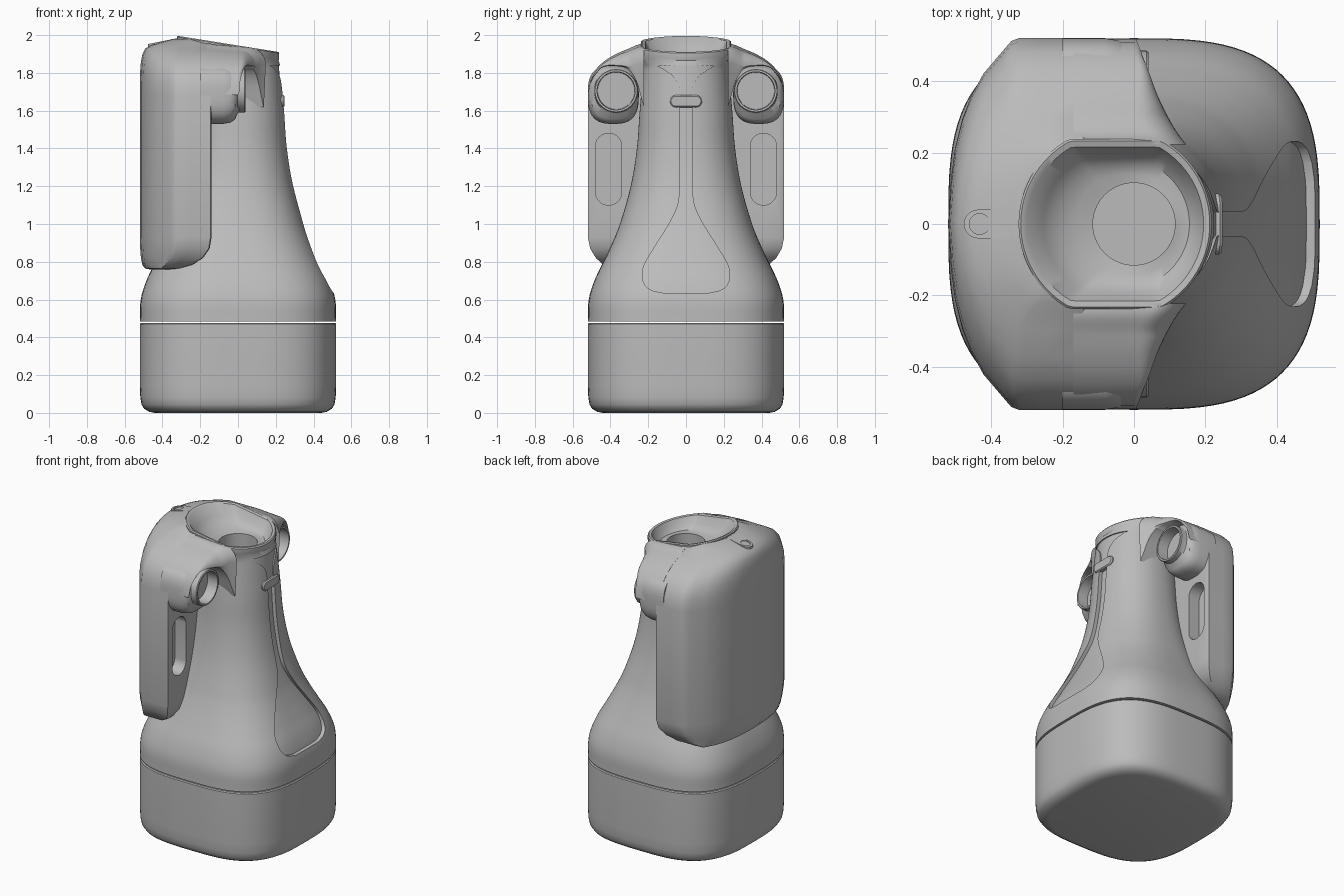
import bpy, bmesh, math
from math import cos, sin, pi

cube = bpy.data.objects.get("Cube")
if cube:
    bpy.data.objects.remove(cube, do_unlink=True)

grey = bpy.data.materials.new("plain_grey")
grey.use_nodes = True
colour = (0.5, 0.5, 0.5, 1)
grey.diffuse_color = colour
grey.node_tree.nodes["Principled BSDF"].inputs["Base Color"].default_value = colour

N = 96
ANGLES = [2 * pi * i / N for i in range(N)]


def finish(ob, angle=35):
    bpy.ops.object.select_all(action="DESELECT")
    ob.select_set(True)
    bpy.context.view_layer.objects.active = ob
    bpy.ops.object.shade_smooth_by_angle(angle=math.radians(angle))


def loft(name, sections):
    """Skin closed rings of equal length and cap both ends."""
    bm = bmesh.new()
    rings = [[bm.verts.new(p) for p in s] for s in sections]
    n = len(rings[0])
    for a, b in zip(rings, rings[1:]):
        for i in range(n):
            j = (i + 1) % n
            bm.faces.new((a[i], a[j], b[j], b[i]))
    bm.faces.new(rings[0][::-1])
    bm.faces.new(rings[-1])
    bmesh.ops.recalc_face_normals(bm, faces=bm.faces)
    mesh = bpy.data.meshes.new(name)
    bm.to_mesh(mesh)
    bm.free()
    ob = bpy.data.objects.new(name, mesh)
    bpy.context.collection.objects.link(ob)
    mesh.materials.append(grey)
    finish(ob)
    return ob


def cut(ob, cutter):
    cutter.hide_render = True
    mod = ob.modifiers.new("cut", "BOOLEAN")
    mod.operation = "DIFFERENCE"
    mod.solver = "EXACT"
    mod.object = cutter
    finish(ob)
    bpy.ops.object.modifier_apply(modifier=mod.name)
    bpy.data.objects.remove(cutter, do_unlink=True)
    finish(ob)


def curve(points):
    """Smooth function through (t, value) points."""
    def slope(i):
        a, b = points[max(i - 1, 0)], points[min(i + 1, len(points) - 1)]
        return (b[1] - a[1]) / (b[0] - a[0])

    def f(t):
        t = min(max(t, points[0][0]), points[-1][0])
        i = max(k for k in range(len(points) - 1) if points[k][0] <= t)
        (t0, v0), (t1, v1) = points[i], points[i + 1]
        h = t1 - t0
        s = (t - t0) / h
        return (v0 * (1 + 2 * s) * (1 - s) ** 2 + v1 * s * s * (3 - 2 * s)
                + h * slope(i) * s * (1 - s) ** 2 - h * slope(i + 1) * s * s * (1 - s))
    return f


def power(v, n):
    return math.copysign(abs(v) ** (2 / n), v)


def steps(a, b, n):
    return [a + (b - a) * i / n for i in range(n + 1)]


def squircle(r, z, n):
    return [(r * power(cos(t), n), r * power(sin(t), n), z) for t in ANGLES]


# Base cup
base_profile = [(0, .44), (.006, .47), (.022, .497), (.045, .511), (.08, .517),
                (.14, .52), (.47, .52), (.476, .515)]
loft("base_cup", [squircle(r, z, 3.1) for z, r in base_profile])

# Bottle body: flared skirt, neck, sloping rim, bowl and throat
radius = curve([(.484, .52), (.6, .515), (.7, .485), (.8, .437), (.9, .39), (1, .35),
                (1.2, .293), (1.4, .26), (1.6, .245), (1.86, .222)])


def exponent(z):
    return 2.1 + (radius(z) - .22) / .3


def rim(grow, drop):
    ring = []
    for t in ANGLES:
        x = -.0525 + (.2675 + grow) * cos(t)
        y = max(-.235 - grow, min(.235 + grow, (.2675 + grow) * sin(t)))
        ring.append((x, y, 1.945 - .16 * x - drop))
    return ring


def circle(r, z):
    return [(r * cos(t), r * sin(t), z) for t in ANGLES]


def blend(a, b, s):
    return [tuple(u + (v - u) * s for u, v in zip(p, q)) for p, q in zip(a, b)]


throat = circle(.115, 1.855)
lip = rim(-.02, .004)
bowl = [blend(lip, throat, s)[:] for s in (.25, .5, .75)]
bowl = [[(x, y, z - d) for x, y, z in ring] for ring, d in zip(bowl, (.03, .035, .02))]
body = loft("bottle_body",
            [squircle(radius(z), z, exponent(z)) for z in steps(.485, 1.84, 60)]
            + [rim(0, .045), rim(.003, .035), rim(.003, .006), rim(-.003, 0), lip]
            + bowl + [throat, circle(.115, 1.6)])


# Teardrop recess with its narrow channel, and the shallow panel under the lip
def surface_x(y, z):
    r, n = radius(z), exponent(z)
    return r * (1 - (abs(y) / r) ** n) ** (1 / n)


def recess(name, width, z0, z1, depth, count):
    sections = []
    for z in steps(z0, z1, count):
        w = width(z)
        inner = [(surface_x(y, z) - depth, y, z) for y in steps(-w, w, 12)]
        sections.append(inner + [(.7, w, z), (.7, -w, z)])
    cut(body, loft(name, sections))


tear = curve([(.635, .12), (.645, .17), (.67, .212), (.72, .231), (.78, .222), (.88, .165),
              (1, .09), (1.08, .05), (1.14, .036), (1.3, .034), (1.64, .034)])
recess("tear_cutter", tear, .635, 1.64, .025, 90)
flare = curve([(1.66, .03), (1.74, .04), (1.79, .075), (1.82, .12), (1.838, .15)])
recess("flare_cutter", flare, 1.66, 1.838, .008, 24)


# Clip bridging the channel
def pill(cx, cy, half, r, place):
    ring = []
    for i in range(48):
        t = 2 * pi * (i + .5) / 48
        u = cx + r * cos(t) + math.copysign(half, cos(t))
        ring.append(place(u, cy + r * sin(t)))
    return ring


loft("channel_clip", [pill(0, 1.65, .053, .032 - inset, lambda u, v, x=x: (x - u * u * .8, u, v))
                      for x, inset in ((.2, 0), (.243, 0), (.25, .006))])

# Back shell: curved back, rounded underside and falling shoulders
plan = [(0, 0), (0, .4), (0, .8), (0, .97), (.015, 1), (.3, 1), (.48, 1), (.535, .985),
        (.6, .93), (.74, .81), (.83, .69), (.895, .57), (.95, .41), (.98, .24), (1, 0)]
outline = plan + [(u, -v) for u, v in plan[-2:0:-1]]
shell_rows = [(.76, .36, -.36, -.47), (.765, .4, -.31, -.493), (.785, .44, -.24, -.507),
              (.82, .477, -.185, -.514), (.87, .507, -.15, -.518), (.93, .52, -.14, -.52),
              (1.68, .52, -.14, -.52), (1.75, .51, -.14, -.52), (1.81, .483, -.14, -.518),
              (1.86, .435, -.14, -.514), (1.9, .37, -.14, -.506), (1.93, .3, -.14, -.49),
              (1.95, .25, -.14, -.455), (1.965, .22, -.14, -.4), (1.98, .18, -.14, -.345)]
shell = loft("back_shell", [[(xf + u * (xb - xf), v * hy, z) for u, v in outline]
                            for z, hy, xf, xb in shell_rows])
cut(shell, loft("bowl_cutter", [squircle(.2, 1.83, 2), rim(-.01, .03), rim(-.01, -.3)]))

# Carry tab with its eyelet
tab = loft("carry_tab", [pill(-.39, 0, .046, .04,
                              lambda u, v, d=d: (u, v, 1.968 + .2 * (u + .4) + d))
                         for d in (-.04, 0)])
cut(tab, loft("eyelet_cutter", [[(x - .432, y, z) for x, y, z in circle(.029, h)]
                                for h in (1.945, 2.1)]))

for side, label in ((1, "left"), (-1, "right")):
    # Finger slot in the front of the shell
    cut(shell, loft("slot_cutter", [pill(1.29, .41 * side, .12, .07,
                                         lambda u, v, x=x: (x, v, u)) for x in (-.22, 0)]))

    # Rounded housing with a projecting ring port
    housing = []
    for x, cy, cz, ry, rz, n in ((-.2, .385, 1.685, .135, .155, 2.8),
                                 (-.08, .385, 1.685, .135, .155, 2.8),
                                 (-.04, .383, 1.687, .131, .15, 2.7),
                                 (-.015, .38, 1.692, .123, .138, 2.5),
                                 (-.003, .37, 1.705, .115, .122, 2.1),
                                 (.005, .37, 1.705, .115, .115, 2),
                                 (.035, .37, 1.705, .115, .115, 2),
                                 (.04, .37, 1.705, .111, .111, 2),
                                 (.04, .37, 1.705, .101, .101, 2),
                                 (-.03, .37, 1.705, .098, .098, 2)):
        housing.append([(x, side * (cy + ry * power(cos(t), n)), cz + rz * power(sin(t), n))
                        for t in ANGLES])
    loft(label + "_port_housing", housing)

    # Shoulder sweeping from the neck out over the housing
    front = curve([(.2, .165), (.25, .125), (.3, .095), (.36, .066), (.43, .04), (.52, .005)])
    top = curve([(.2, 1.945), (.25, 1.95), (.3, 1.93), (.37, 1.9), (.435, 1.86),
                 (.483, 1.81), (.51, 1.75), (.52, 1.68)])
    under = curve([(.2, 1.55), (.235, 1.66), (.26, 1.75), (.3, 1.815), (.36, 1.835),
                   (.44, 1.83), (.48, 1.79), (.51, 1.735), (.52, 1.67)])
    rows = []
    for y in steps(.222, .518, 28):
        xf, zt, zb = front(y), top(y), under(y)
        h = zt - zb
        r = min(.09, h * .8)
        arc = [(xf - r * (1 - cos(a)), zt - .05 * (xf + .14) - r * (1 - sin(a)))
               for a in steps(0, pi / 2, 8)]
        ring = [(-.17, zb), (xf - .01, zb)] + [(x, max(z, zb + .004)) for x, z in arc] \
            + [(-.14, zt), (-.17, zt)]
        rows.append([(x, side * y, z) for x, z in ring])
    loft(label + "_shoulder", rows)
